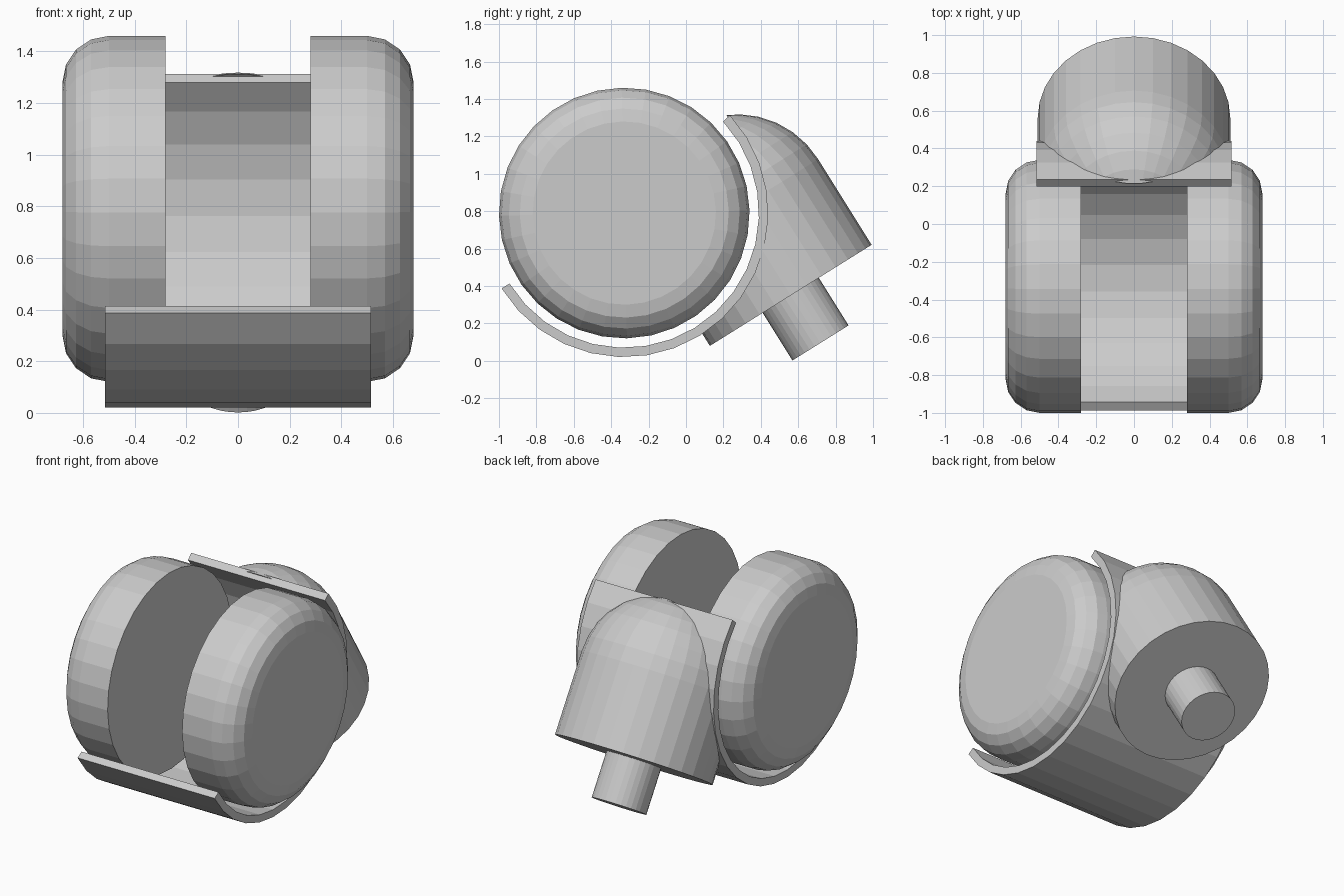
import bpy, bmesh
from math import sin, cos, radians, pi
from mathutils import Matrix, Vector

if "Cube" in bpy.data.objects:
    bpy.data.objects.remove(bpy.data.objects["Cube"])

SIDES = 32
CY, CZ = -0.33, 0.79          # wheel axle position
TILT = radians(32)


def make_object(name, bm):
    bmesh.ops.remove_doubles(bm, verts=bm.verts, dist=1e-5)
    bmesh.ops.recalc_face_normals(bm, faces=bm.faces)
    mesh = bpy.data.meshes.new(name)
    bm.to_mesh(mesh)
    bm.free()
    ob = bpy.data.objects.new(name, mesh)
    bpy.context.collection.objects.link(ob)
    return ob


def lathe(name, profile, matrix, phase=0.0):
    """Closed solid from (radius, height) pairs turned about local z."""
    bm = bmesh.new()
    rings = []
    for r, h in profile:
        if r < 1e-6:
            rings.append([bm.verts.new(matrix @ Vector((0, 0, h)))] * SIDES)
            continue
        rings.append([bm.verts.new(matrix @ Vector((
            r * cos(phase + 2 * pi * i / SIDES),
            r * sin(phase + 2 * pi * i / SIDES), h))) for i in range(SIDES)])
    for a, b in zip(rings, rings[1:]):
        for i in range(SIDES):
            j = (i + 1) % SIDES
            bm.faces.new(list(dict.fromkeys((a[i], a[j], b[j], b[i]))))
    for ring, (r, h) in ((rings[0], profile[0]), (rings[-1], profile[-1])):
        if r > 1e-6:
            bm.faces.new(ring)
    return make_object(name, bm)


# local x, y, z -> world y, z, x, centred on the axle
axle = Matrix(((0, 0, 1, 0), (1, 0, 0, CY), (0, 1, 0, CZ), (0, 0, 0, 1)))
# tilted frame of the swivel housing, origin at the middle of its base
swivel = Matrix.Translation((0, 0.56, 0.35)) @ Matrix.Rotation(TILT, 4, 'X')

# twin wheels with a rounded outer rim
R, B, X0, X1 = 0.67, 0.18, 0.28, 0.68
rim = [(R - B + B * cos(pi / 2 * k / 4), X1 - B + B * sin(pi / 2 * k / 4))
       for k in range(5)]
wheels = lathe("wheels", [(R, X0)] + rim, axle, radians(1.2))
wheels.modifiers.new("mirror", 'MIRROR').use_clip = False

# curved fender plate under and behind the wheels
bm = bmesh.new()
START, STEPS, W = radians(42.8), 17, 0.515
sections = []
for k in range(STEPS + 1):
    a = START - k * 2 * pi / SIDES
    sections.append([bm.verts.new((x, CY + r * cos(a), CZ + r * sin(a)))
                     for x, r in ((-W, 0.72), (W, 0.72), (W, 0.77), (-W, 0.77))])
for a, b in zip(sections, sections[1:]):
    for i in range(4):
        j = (i + 1) % 4
        bm.faces.new((a[i], a[j], b[j], b[i]))
bm.faces.new(sections[0])
bm.faces.new(sections[-1])
make_object("fender", bm)

# domed swivel housing, hollowed where the fender sits
dome = [(0.51 * cos(pi / 2 * k / 8), 0.54 + 0.51 * sin(pi / 2 * k / 8))
        for k in range(9)]
housing = lathe("swivel_housing", [(0.51, 0)] + dome, swivel)
cutter = lathe("fender_cutter", [(0.755, -1), (0.755, 1)], axle, START)
cutter.hide_render = True
cut = housing.modifiers.new("cut", 'BOOLEAN')
cut.operation, cut.solver, cut.object = 'DIFFERENCE', 'EXACT', cutter
bpy.context.view_layer.objects.active = housing
bpy.ops.object.modifier_apply(modifier="cut")
bpy.data.objects.remove(cutter)

# mounting stem
lathe("stem", [(0.177, -0.30), (0.177, 0.02)], swivel)
